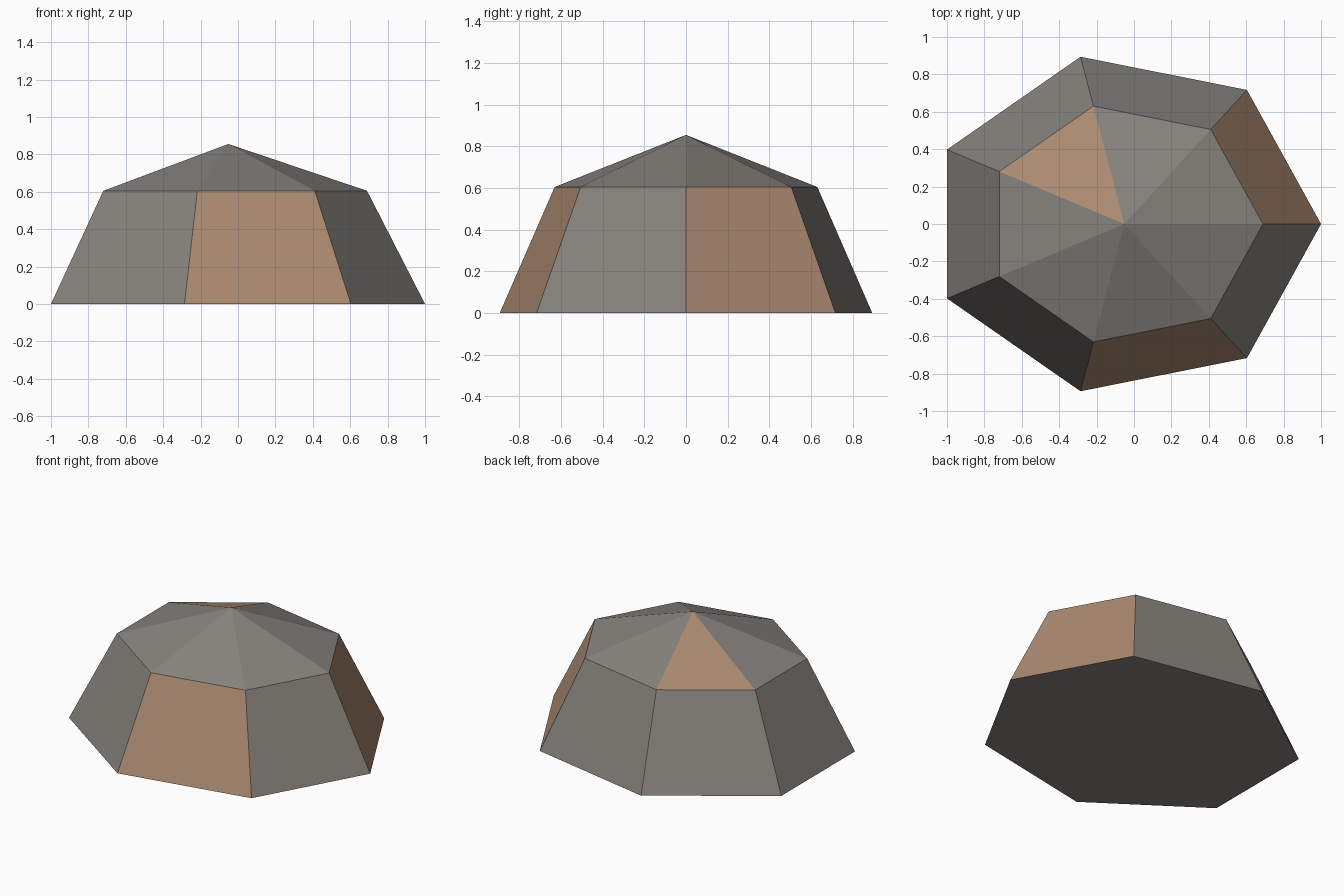
import bpy, bmesh, math

if "Cube" in bpy.data.objects:
    bpy.data.objects.remove(bpy.data.objects["Cube"])

SIDES = 7
CENTRE_X = -0.052
RADIUS_X, RADIUS_Y = 1.052, 0.917
RIM_SCALE, RIM_Z, APEX_Z = 0.705, 0.605, 0.855
BROWN_WALLS = {0, 5}
BROWN_ROOF = {2}


def material(name, colour):
    mat = bpy.data.materials.new(name)
    mat.diffuse_color = (*colour, 1.0)
    mat.use_nodes = True
    mat.node_tree.nodes["Principled BSDF"].inputs["Base Color"].default_value = mat.diffuse_color
    return mat


stone = material("grey stone", (0.242, 0.227, 0.209))
clay = material("brown clay", (0.413, 0.258, 0.168))


def ring(bm, scale, z):
    """Seven-sided ring of vertices, slightly narrower in depth."""
    angles = [2 * math.pi * k / SIDES for k in range(SIDES)]
    return [bm.verts.new((CENTRE_X + RADIUS_X * scale * math.cos(a),
                          RADIUS_Y * scale * math.sin(a), z)) for a in angles]


bm = bmesh.new()
base = ring(bm, 1.0, 0.0)
rim = ring(bm, RIM_SCALE, RIM_Z)
apex = bm.verts.new((CENTRE_X, 0.0, APEX_Z))

# Closed underside
bm.faces.new(base[::-1])

for k in range(SIDES):
    n = (k + 1) % SIDES
    # Sloping wall panel
    wall = bm.faces.new((base[k], base[n], rim[n], rim[k]))
    wall.material_index = int(k in BROWN_WALLS)
    # Shallow roof facet
    roof = bm.faces.new((rim[k], rim[n], apex))
    roof.material_index = int(k in BROWN_ROOF)

mesh = bpy.data.meshes.new("faceted_dome")
bm.to_mesh(mesh)
bm.free()
mesh.materials.append(stone)
mesh.materials.append(clay)
dome = bpy.data.objects.new("faceted_dome", mesh)
bpy.context.collection.objects.link(dome)
